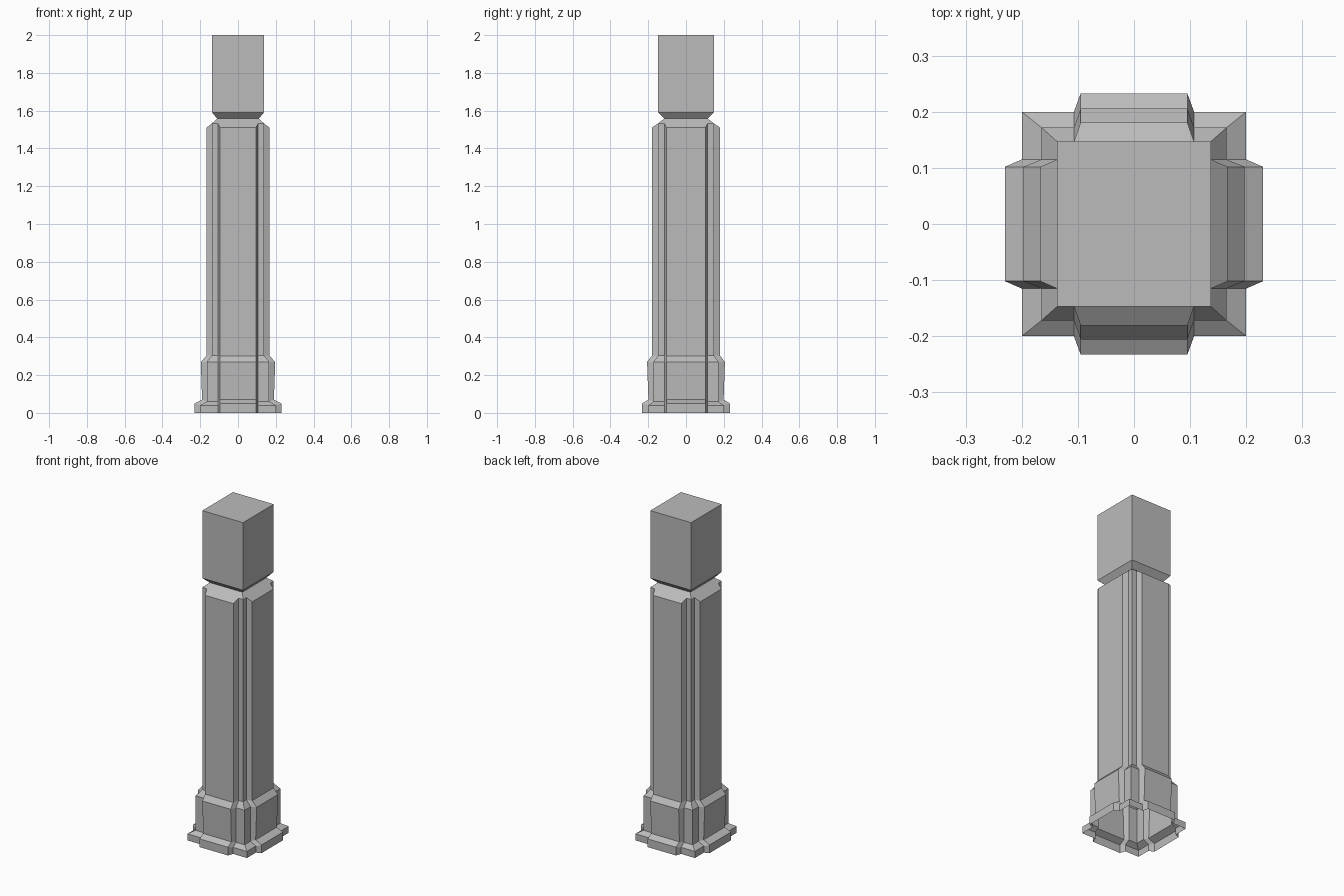
import bpy
import bmesh

cube = bpy.data.objects.get("Cube")
if cube:
    bpy.data.objects.remove(cube, do_unlink=True)

stone = bpy.data.materials.new("grey_stone")
stone.use_nodes = True
GREY = (0.5, 0.5, 0.5, 1)
stone.diffuse_color = GREY
stone.node_tree.nodes["Principled BSDF"].inputs["Base Color"].default_value = GREY

# Half widths of the raised panels: outer face, and root where it meets the core
FRONT_OUT, FRONT_ROOT = 0.095, 0.107
SIDE_OUT, SIDE_ROOT = 0.102, 0.115
NECK = (0.11, 0.115, 1.558)


def make_object(name, bm):
    bmesh.ops.recalc_face_normals(bm, faces=bm.faces)
    mesh = bpy.data.meshes.new(name)
    bm.to_mesh(mesh)
    bm.free()
    mesh.materials.append(stone)
    obj = bpy.data.objects.new(name, mesh)
    bpy.context.collection.objects.link(obj)
    return obj


def rectangle(hx, hy, z):
    return [(hx, hy, z), (-hx, hy, z), (-hx, -hy, z), (hx, -hy, z)]


def cross_section(core, core_z, panel, panel_z):
    """Counter-clockwise ring of a rectangular core with a panel on each side."""
    (cx, cy), (px, py) = core, panel
    corner = [(px, SIDE_OUT, panel_z), (cx, SIDE_ROOT, core_z), (cx, cy, core_z),
              (FRONT_ROOT, cy, core_z), (FRONT_OUT, py, panel_z)]
    ring = []
    for sx, sy in ((1, 1), (-1, 1), (-1, -1), (1, -1)):
        part = [(x * sx, y * sy, z) for x, y, z in corner]
        ring += part if sx == sy else part[::-1]
    return ring


def loft(bm, rings):
    loops = [[bm.verts.new(p) for p in ring] for ring in rings]
    for low, high in zip(loops, loops[1:]):
        for i in range(len(low)):
            j = (i + 1) % len(low)
            bm.faces.new((low[i], low[j], high[j], high[i]))
    return loops


# Hollow shaft with stepped base and plinth, open underneath
bm = bmesh.new()
rings = [
    cross_section((0.20, 0.20), 0, (0.23, 0.233), 0),
    cross_section((0.20, 0.20), 0.04, (0.23, 0.233), 0.05),
    cross_section((0.165, 0.172), 0.06, (0.19, 0.199), 0.07),
    cross_section((0.165, 0.172), 0.27, (0.197, 0.206), 0.27),
    cross_section((0.137, 0.147), 0.305, (0.167, 0.181), 0.302),
    cross_section((0.137, 0.147), 1.533, (0.167, 0.181), 1.51),
]
top = loft(bm, rings)[-1]

# Sloped shoulders from the shaft up to the neck
neck = [bm.verts.new(p) for p in rectangle(*NECK)]
for k in range(4):
    start = 5 * k + 2
    edge = [top[(start + i) % len(top)] for i in range(6)]
    bm.faces.new(edge + [neck[(k + 1) % 4], neck[k]])
make_object("pillar_shaft", bm)

# Square top block with a tapered underside
bm = bmesh.new()
loops = loft(bm, [rectangle(*NECK), rectangle(0.137, 0.147, 1.59),
                  rectangle(0.137, 0.147, 2.0)])
bm.faces.new(loops[-1])
make_object("top_block", bm)
